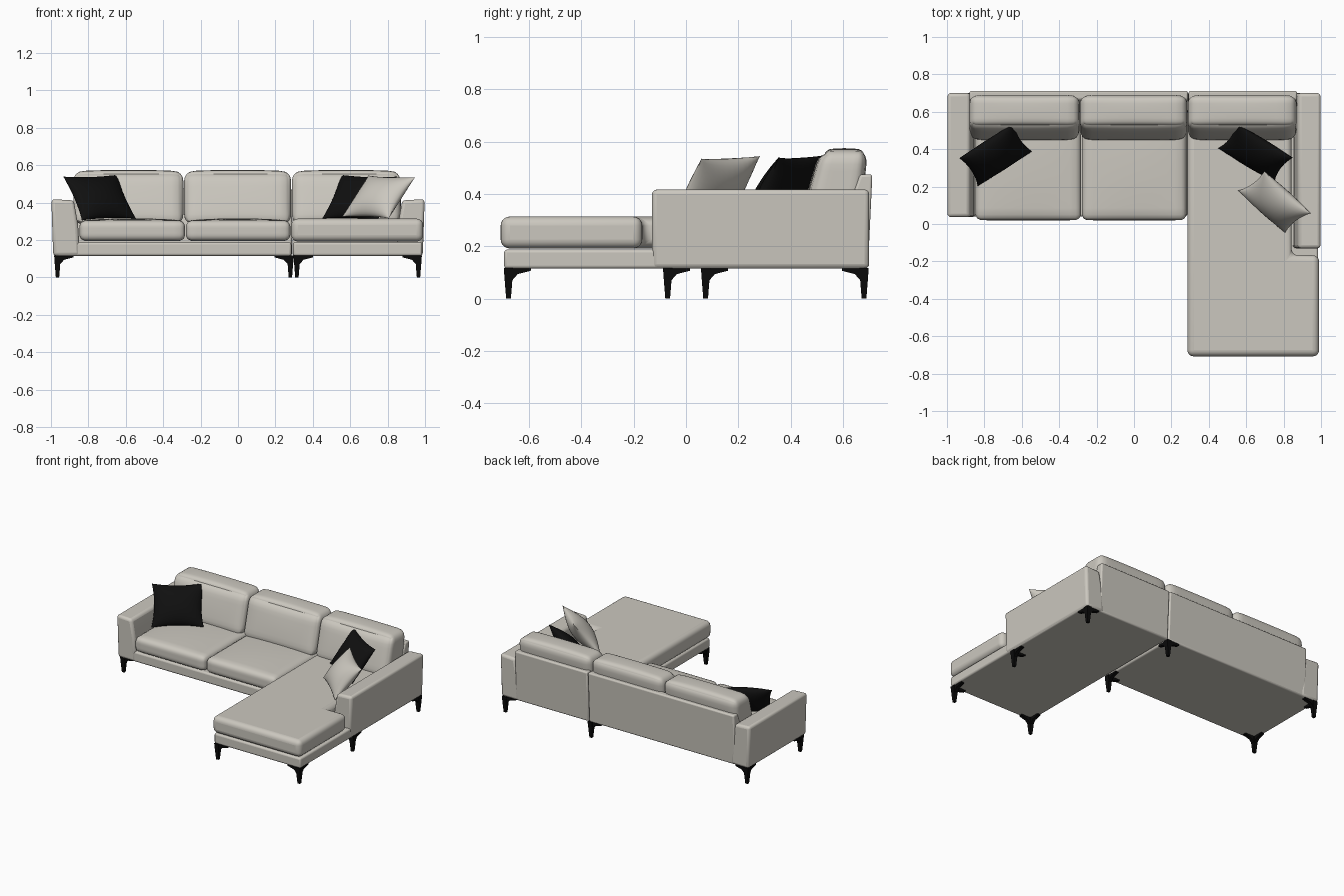
import bpy, bmesh, math
from mathutils import Vector

if "Cube" in bpy.data.objects:
    bpy.data.objects.remove(bpy.data.objects["Cube"])


def material(name, rgb, rough):
    m = bpy.data.materials.new(name)
    m.use_nodes = True
    m.diffuse_color = (*rgb, 1)
    node = m.node_tree.nodes["Principled BSDF"]
    node.inputs["Base Color"].default_value = (*rgb, 1)
    node.inputs["Roughness"].default_value = rough
    return m


beige = material("beige_fabric", (0.6, 0.575, 0.52), 0.9)
black = material("black_fabric", (0.005, 0.005, 0.005), 0.9)
metal = material("black_metal", (0.003, 0.003, 0.003), 0.5)


def finish(name, bm, mat, bevel=0, segments=3):
    bmesh.ops.recalc_face_normals(bm, faces=bm.faces)
    mesh = bpy.data.meshes.new(name)
    bm.to_mesh(mesh)
    bm.free()
    mesh.materials.append(mat)
    ob = bpy.data.objects.new(name, mesh)
    bpy.context.collection.objects.link(ob)
    if bevel:
        mod = ob.modifiers.new("soft_edges", "BEVEL")
        mod.width, mod.segments, mod.limit_method = bevel, segments, "ANGLE"
    bpy.ops.object.select_all(action="DESELECT")
    ob.select_set(True)
    bpy.context.view_layer.objects.active = ob
    bpy.ops.object.shade_smooth_by_angle(angle=math.radians(40))
    return ob


def prism(name, outline, place, low, high, mat, bevel, segments=3):
    """Extrude a 2D outline; place(a, b, t) gives the 3D point."""
    bm = bmesh.new()
    ends = [[bm.verts.new(place(a, b, t)) for a, b in outline] for t in (low, high)]
    for ring in ends:
        bm.faces.new(ring)
    n = len(outline)
    for i in range(n):
        j = (i + 1) % n
        bm.faces.new((ends[0][i], ends[0][j], ends[1][j], ends[1][i]))
    return finish(name, bm, mat, bevel, segments)


def flat(a, b, t):
    return (a, b, t)


def along_y(a, b, t):
    return (a, t, b)


def along_x(a, b, t):
    return (t, a, b)


def cushion(name, low, high, radius, crown, lean=None):
    """Rounded box with a puffed top and front."""
    low, high = Vector(low), Vector(high)
    mid, half = (low + high) / 2, (high - low) / 2
    bm = bmesh.new()
    bmesh.ops.create_cube(bm, size=2)
    bmesh.ops.subdivide_edges(bm, edges=bm.edges, cuts=13, use_grid_fill=True)
    for v in bm.verts:
        # crowd the grid towards the rims so the rounding stays smooth
        s = Vector([math.sin(c * math.pi / 2) for c in v.co])
        p = Vector([s[i] * half[i] for i in range(3)])
        core = Vector([max(-half[i] + radius, min(half[i] - radius, p[i])) for i in range(3)])
        if (p - core).length > 0:
            p = core + (p - core).normalized() * radius
        if s.z > 0:
            p.z += crown * s.z * (1 - s.x ** 2) * (1 - s.y ** 2)
        if lean and s.y < 0:
            p.y += crown * s.y * (1 - s.x ** 2) * (1 - s.z ** 2)
        if lean:
            t = (s.z + 1) / 2
            p.y += t * (lean[0] * (1 - s.y) + lean[1] * (1 + s.y)) / 2
        v.co = mid + p
    return finish(name, bm, beige)


def pillow(name, centre, across, up, puff, mat):
    """Square throw pillow with drawn-out corners."""
    centre, across, up = Vector(centre), Vector(across) / 2, Vector(up) / 2
    normal = across.cross(up).normalized()
    n = 16
    bm = bmesh.new()
    sides = []
    for sign in (1, -1):
        grid = {}
        for i in range(n + 1):
            for j in range(n + 1):
                u, v = (math.sin(math.pi * (k / n - 0.5)) for k in (i, j))
                a = u * (1 - 0.1 * (1 - v * v))
                b = v * (1 - 0.1 * (1 - u * u))
                depth = puff * (max(0, (1 - u * u) * (1 - v * v))) ** 0.55
                grid[i, j] = bm.verts.new(centre + across * a + up * b + normal * depth * sign)
        for i in range(n):
            for j in range(n):
                bm.faces.new((grid[i, j], grid[i + 1, j], grid[i + 1, j + 1], grid[i, j + 1]))
    bmesh.ops.remove_doubles(bm, verts=bm.verts, dist=0.0005)
    return finish(name, bm, mat)


# Base frames
prism("main_base", [(-0.97, 0.04), (0.285, 0.04), (0.285, 0.69), (-0.97, 0.69)],
      flat, 0.115, 0.188, beige, 0.012)
prism("chaise_base", [(0.295, -0.695), (0.985, -0.695), (0.985, 0.69), (0.295, 0.69)],
      flat, 0.115, 0.188, beige, 0.012)

# Arms, flared on the inner side
arm = [(0.988, 0.115), (0.998, 0.418), (0.878, 0.412), (0.855, 0.28), (0.845, 0.115)]
prism("left_arm", arm, along_y, -0.13, 0.7, beige, 0.018)
prism("right_arm", [(-x, z) for x, z in arm], along_y, 0.037, 0.7, beige, 0.018)

# Back frame, one panel per section
back = [(0.6, 0.115), (0.695, 0.115), (0.712, 0.475), (0.665, 0.475), (0.6, 0.3)]
prism("main_back", back, along_x, -0.88, 0.288, beige, 0.01)
prism("chaise_back", back, along_x, 0.292, 0.872, beige, 0.01)

# Seat cushions
for name, x0, x1 in (("right_seat", -0.848, -0.283), ("middle_seat", -0.279, 0.28)):
    cushion(name, (x0, 0.02, 0.195), (x1, 0.62, 0.304), 0.035, 0.012)
prism("chaise_seat", [(0.285, -0.708), (0.99, -0.708), (0.99, -0.167), (0.842, -0.167),
                      (0.842, 0.62), (0.285, 0.62)], flat, 0.192, 0.314, beige, 0.035, 5)

# Back cushions
for name, x0, x1 in (("right_back_cushion", -0.88, -0.292),
                     ("middle_back_cushion", -0.288, 0.284),
                     ("left_back_cushion", 0.288, 0.868)):
    cushion(name, (x0, 0.44, 0.285), (x1, 0.665, 0.567), 0.05, 0.008, (0.075, 0.03))

# Throw pillows
pillow("right_pillow", (-0.74, 0.37, 0.427), (0.29, 0.185, 0.01), (-0.1, 0.15, 0.235), 0.06, black)
pillow("left_pillow", (0.65, 0.38, 0.427), (0.3, -0.18, -0.01), (0.1, 0.13, 0.235), 0.06, black)
pillow("front_pillow", (0.752, 0.118, 0.43), (0.25, -0.225, -0.01), (0.14, 0.105, 0.22), 0.065, beige)


# Legs: a tapered post with two bracket fins pointing inwards
def leg(name, x, y, dx, dy):
    bm = bmesh.new()
    rings = []
    for z, r in ((0, 0.009), (0.075, 0.015), (0.117, 0.018)):
        rings.append([bm.verts.new((x + sx * r, y + sy * r, z))
                      for sx, sy in ((-1, -1), (1, -1), (1, 1), (-1, 1))])
    bm.faces.new(rings[0])
    bm.faces.new(rings[-1])
    for a, b in zip(rings, rings[1:]):
        for i in range(4):
            j = (i + 1) % 4
            bm.faces.new((a[i], a[j], b[j], b[i]))
    # fin outline: distance from the post, height
    fin = [(0, 0.117), (0.085, 0.117), (0.085, 0.107), (0.035, 0.094), (0.014, 0.07), (0, 0.07)]
    for fx, fy in ((dx, 0), (0, dy)):
        sides = [[bm.verts.new((x + fx * d + abs(fy) * w, y + fy * d + abs(fx) * w, z))
                  for d, z in fin] for w in (-0.012, 0.012)]
        for ring in sides:
            bm.faces.new(ring)
        for i in range(len(fin)):
            j = (i + 1) % len(fin)
            bm.faces.new((sides[0][i], sides[0][j], sides[1][j], sides[1][i]))
    finish(name, bm, metal)


leg("chaise_front_right_leg", 0.315, -0.678, 1, 1)
leg("chaise_front_left_leg", 0.965, -0.678, -1, 1)
leg("left_arm_leg", 0.965, -0.07, -1, 1)
leg("back_left_leg", 0.965, 0.68, -1, -1)
leg("back_middle_leg", 0.28, 0.68, -1, -1)
leg("front_middle_leg", 0.28, 0.075, -1, 1)
leg("front_right_leg", -0.965, 0.075, 1, 1)
leg("back_right_leg", -0.965, 0.68, 1, -1)
